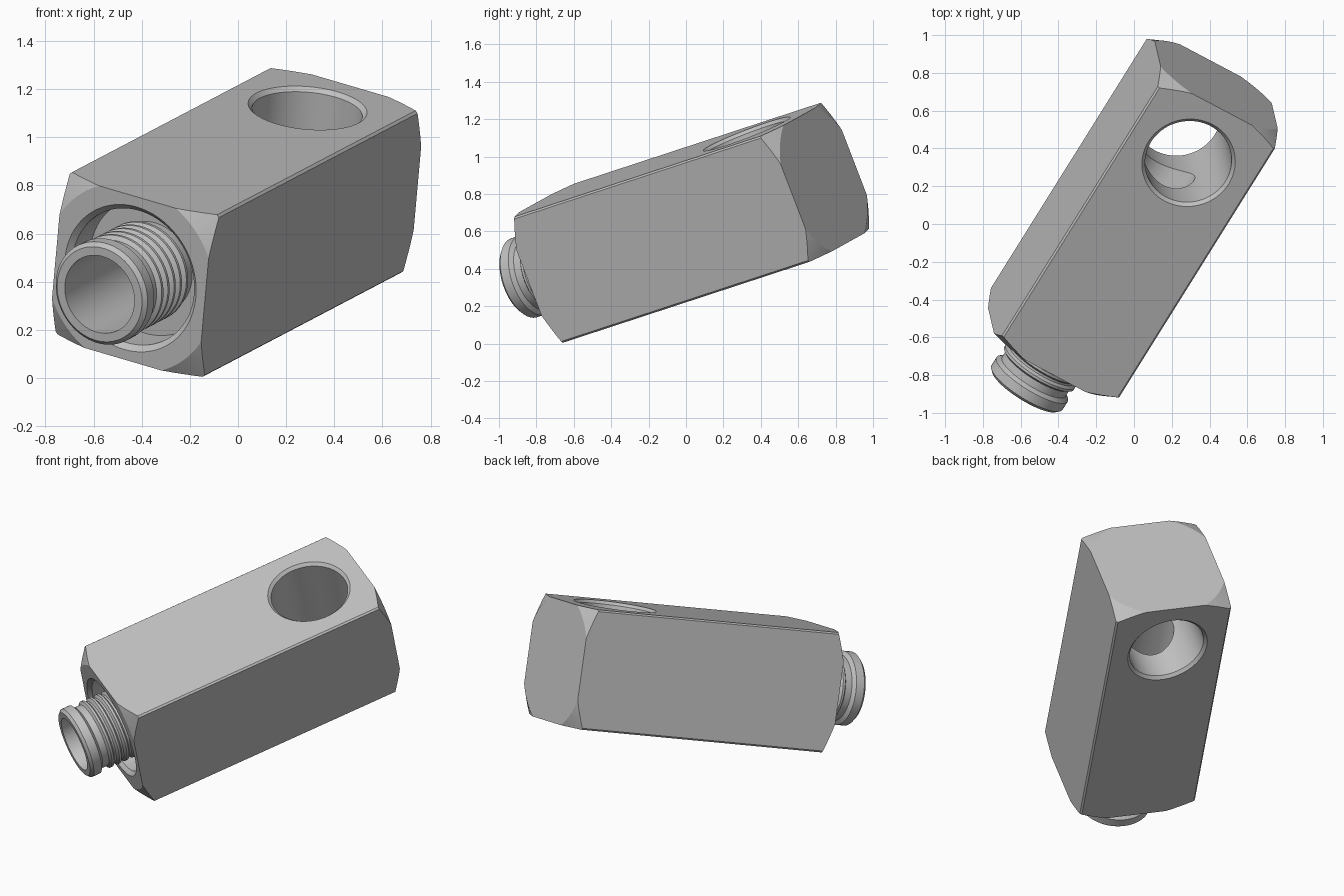
import bpy, bmesh, math
from mathutils import Matrix, Vector

cube = bpy.data.objects.get("Cube")
if cube:
    bpy.data.objects.remove(cube, do_unlink=True)

# Tilted frame of the bar: local Z runs along the bar, local Y along the cross hole
axis = Vector((0.511, 0.817, 0.268)).normalized()
up = Vector((0.095, -0.339, 0.936))
up = (up - axis * up.dot(axis)).normalized()
side = up.cross(axis)
frame = Matrix((side, up, axis)).transposed().to_4x4()
frame.translation = (-0.105, -0.128, 0.594)

steel = bpy.data.materials.new("steel_grey")
steel.use_nodes = True
colour = (0.53, 0.53, 0.53, 1)
steel.diffuse_color = colour
steel.node_tree.nodes["Principled BSDF"].inputs["Base Color"].default_value = colour

HALF = 0.362          # half width of the square bar
FRONT, BACK = -0.67, 1.058
RIM = 0.407           # radius where the turned end chamfers start
BORE = 0.168
FLOOR = -0.5          # bottom of the front recess
HOLE_Z = 0.712


def add_object(name, bm):
    bmesh.ops.recalc_face_normals(bm, faces=bm.faces)
    mesh = bpy.data.meshes.new(name)
    bm.to_mesh(mesh)
    bm.free()
    mesh.materials.append(steel)
    obj = bpy.data.objects.new(name, mesh)
    bpy.context.collection.objects.link(obj)
    return obj


def lathe(name, profile, ring=False, steps=96):
    """Revolve (radius, z) points about Z; a ring is a closed tube, otherwise ends are capped."""
    bm = bmesh.new()
    loops = []
    for r, z in profile:
        angles = [2 * math.pi * i / steps for i in range(steps)]
        loops.append([bm.verts.new((r * math.cos(a), r * math.sin(a), z)) for a in angles])
    pairs = list(zip(loops, loops[1:]))
    if ring:
        pairs.append((loops[-1], loops[0]))
    else:
        bm.faces.new(loops[0])
        bm.faces.new(loops[-1])
    for low, high in pairs:
        for i in range(steps):
            j = (i + 1) % steps
            bm.faces.new((low[i], low[j], high[j], high[i]))
    return add_object(name, bm)


def boolean(target, cutter, operation):
    mod = target.modifiers.new("cut", 'BOOLEAN')
    mod.operation = operation
    mod.solver = 'EXACT'
    mod.object = cutter
    bpy.context.view_layer.objects.active = target
    bpy.ops.object.modifier_apply(modifier=mod.name)
    bpy.data.objects.remove(cutter, do_unlink=True)


# Square bar with slim chamfers on the long edges
bm = bmesh.new()
bmesh.ops.create_cube(bm, size=1)
bmesh.ops.scale(bm, vec=(2 * HALF, 2 * HALF, BACK - FRONT), verts=bm.verts)
bmesh.ops.translate(bm, vec=(0, 0, (FRONT + BACK) / 2), verts=bm.verts)
long_edges = [e for e in bm.edges if abs(e.verts[0].co.z - e.verts[1].co.z) > 1]
bmesh.ops.bevel(bm, geom=long_edges, offset=0.01, segments=1, affect='EDGES')
body = add_object("square_body", bm)

# Turned corners at both ends
reach = 0.2
drop = reach * math.tan(math.radians(30))
boolean(body, lathe("end_envelope", [(RIM, FRONT), (RIM + reach, FRONT + drop),
                                     (RIM + reach, BACK - drop), (RIM, BACK)]), 'INTERSECT')

# Front recess with a chamfered lip, continuing as the long bore
boolean(body, lathe("bore_cutter", [(0.338, FRONT - 0.02), (0.295, FRONT + 0.023), (0.295, FLOOR),
                                    (BORE, FLOOR), (BORE, HOLE_Z)]), 'DIFFERENCE')

# Cross hole, chamfered on both sides
wide, narrow, lip = 0.268, 0.23, 0.018
hole = lathe("hole_cutter", [(wide, -HALF - 0.02), (narrow, -HALF + lip),
                             (narrow, HALF - lip), (wide, HALF + 0.02)])
hole.data.transform(Matrix.Translation((0, 0, HOLE_Z)) @ Matrix.Rotation(math.pi / 2, 4, 'X'))
boolean(body, hole, 'DIFFERENCE')

# Hollow nozzle: end collar, neck groove, then a row of thread ridges
outline = [(BORE, -0.92), (0.205, -0.92), (0.222, -0.903), (0.222, -0.85), (0.198, -0.832)]
z = -0.79
while z + 0.05 < FLOOR:
    outline += [(0.198, z), (0.216, z + 0.012), (0.216, z + 0.026), (0.198, z + 0.038)]
    z += 0.05
outline += [(0.198, FLOOR), (BORE, FLOOR)]
nozzle = lathe("threaded_nozzle", outline, ring=True)

# Place the parts and smooth the round surfaces
bpy.ops.object.select_all(action='DESELECT')
for part in (body, nozzle):
    part.matrix_world = frame
    part.select_set(True)
bpy.context.view_layer.objects.active = body
bpy.ops.object.shade_smooth_by_angle(angle=math.radians(20))
